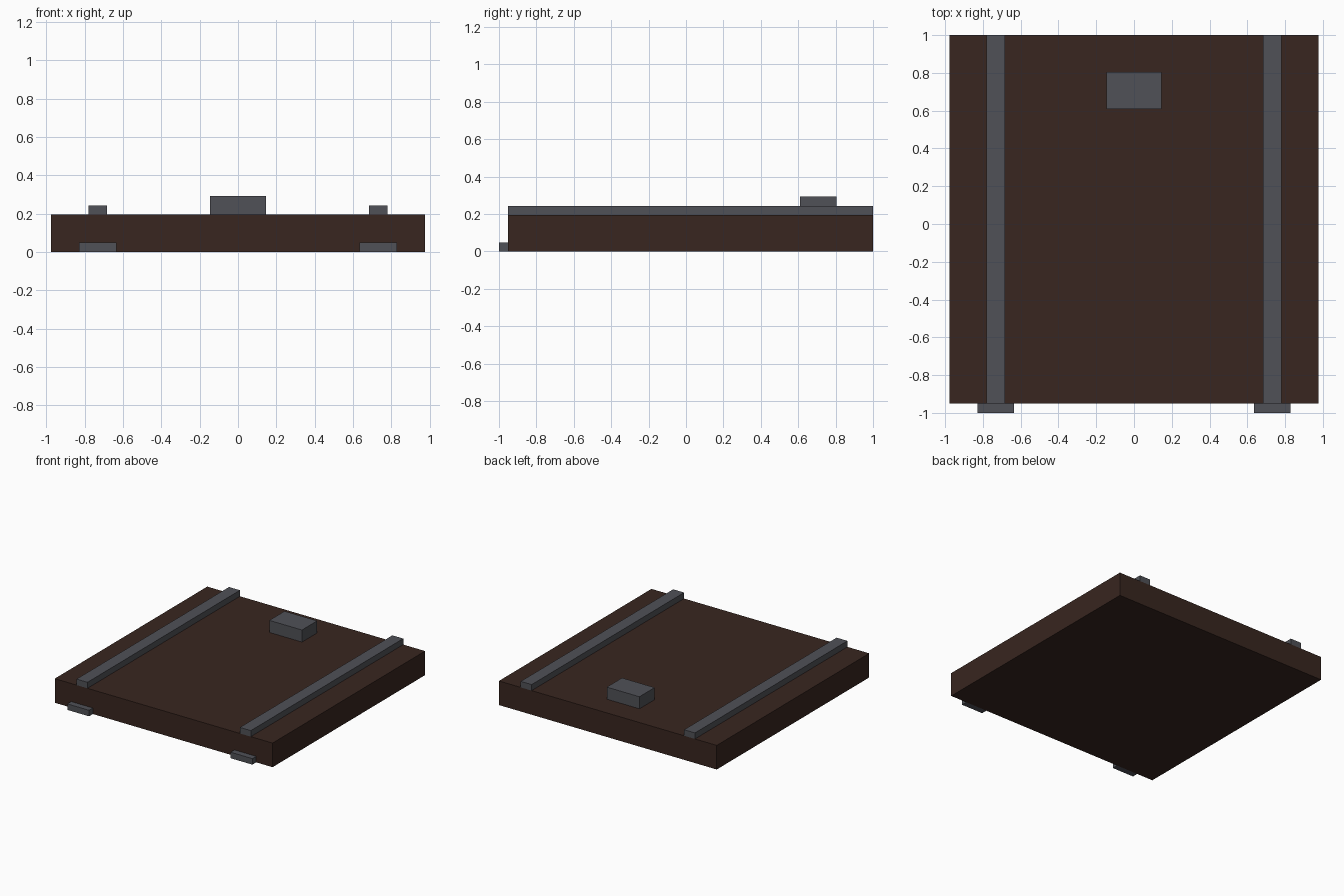
import bpy
import bmesh
from mathutils import Vector

if "Cube" in bpy.data.objects:
    bpy.data.objects.remove(bpy.data.objects["Cube"])

U = 2 / 41  # one grid step of the blocky design


def material(name, color):
    m = bpy.data.materials.new(name)
    m.diffuse_color = (*color, 1)
    m.use_nodes = True
    m.node_tree.nodes["Principled BSDF"].inputs["Base Color"].default_value = m.diffuse_color
    return m


wood = material("dark_wood", (0.04, 0.019, 0.014))
metal = material("grey_metal", (0.08, 0.083, 0.095))


def box(name, lo, hi, mat):
    """Box between two corners given in grid steps."""
    lo, hi = Vector(lo) * U, Vector(hi) * U
    bm = bmesh.new()
    bmesh.ops.create_cube(bm, size=1)
    bmesh.ops.scale(bm, vec=hi - lo, verts=bm.verts)
    mesh = bpy.data.meshes.new(name)
    bm.to_mesh(mesh)
    bm.free()
    mesh.materials.append(mat)
    ob = bpy.data.objects.new(name, mesh)
    ob.location = (lo + hi) / 2
    bpy.context.collection.objects.link(ob)
    return ob


# Wooden slab
box("lid_panel", (-20, -19.5, 0), (20, 20.5, 4), wood)

# Raised block near the back edge
box("handle_block", (-3, 12.5, 4), (3, 16.5, 6), metal)

# Paired straps on top and hinge plates on the front edge
for side, s in (("left", -1), ("right", 1)):
    c = 15 * s
    box(f"{side}_strap", (c - 1, -19.5, 4), (c + 1, 20.5, 5), metal)
    box(f"{side}_hinge", (c - 2, -20.5, 0), (c + 2, -19.5, 1), metal)
